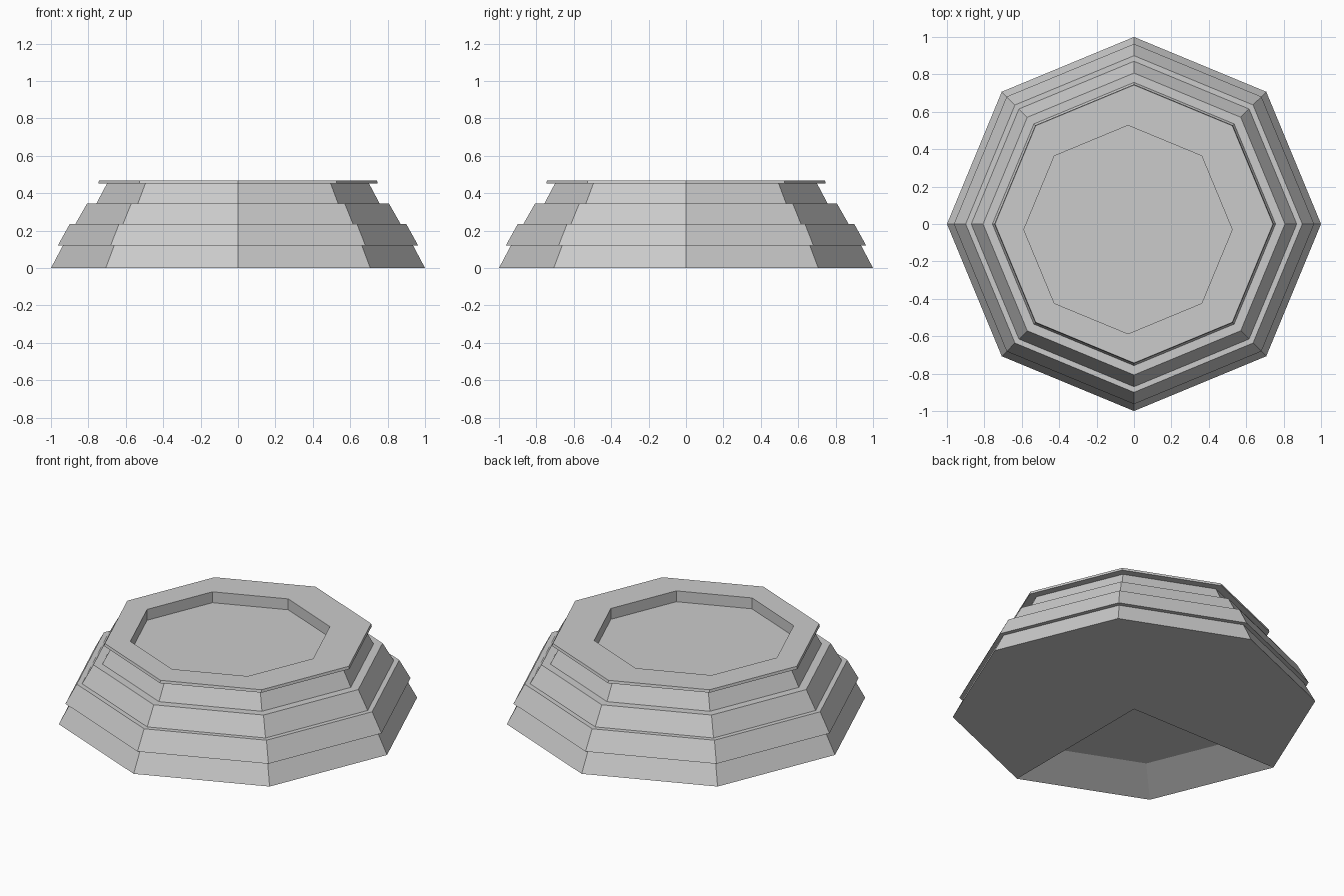
import bpy
import bmesh
from math import cos, sin, pi

old = bpy.data.objects.get("Cube")
if old:
    bpy.data.objects.remove(old, do_unlink=True)

SIDES = 8

stone = bpy.data.materials.new("light_grey")
stone.use_nodes = True
GREY = (0.6, 0.6, 0.6, 1.0)
stone.diffuse_color = GREY
stone.node_tree.nodes["Principled BSDF"].inputs["Base Color"].default_value = GREY


def add_ring(bm, radius, z, cx=0.0, cy=0.0):
    """Octagon of vertices with corners on the axes."""
    step = 2 * pi / SIDES
    return [bm.verts.new((cx + radius * cos(i * step), cy + radius * sin(i * step), z))
            for i in range(SIDES)]


def finish(bm, name):
    mesh = bpy.data.meshes.new(name)
    bm.to_mesh(mesh)
    bm.free()
    mesh.materials.append(stone)
    obj = bpy.data.objects.new(name, mesh)
    bpy.context.collection.objects.link(obj)
    return obj


def loft(name, profile, cap=False, inward=False):
    """Flat-sided shell through octagons listed as (radius, z, cx, cy)."""
    bm = bmesh.new()
    rings = [add_ring(bm, *p) for p in profile]
    for a, b in zip(rings, rings[1:]):
        for i in range(SIDES):
            j = (i + 1) % SIDES
            bm.faces.new((a[i], a[j], b[j], b[i]))
    if cap:
        bm.faces.new(rings[-1])
    if inward:
        bmesh.ops.reverse_faces(bm, faces=bm.faces[:])
    return finish(bm, name)


# Stacked tapering tiers, each with its lip or ledge
loft("base_tier", [(1.0, 0), (0.936, 0.121)])
loft("second_tier", [(0.936, 0.121), (0.963, 0.121), (0.90, 0.235), (0.87, 0.235)])
loft("third_tier", [(0.87, 0.235), (0.807, 0.345), (0.757, 0.345)])
loft("upper_tier", [(0.757, 0.345), (0.70, 0.453)])

# Thin top plate with a slightly off-centre sunken floor
off = (-0.032, -0.03)
loft("top_plate", [(0.70, 0.453), (0.747, 0.453), (0.743, 0.469),
                   (0.557, 0.469, *off), (0.557, 0.403, *off)], cap=True)

# Shallow hollow inside, seen through the opening in the underside
loft("inner_hollow", [(1.0, 0), (0.77, 0.098)], cap=True, inward=True)

# Underside fan, with two neighbouring wedges left open
bm = bmesh.new()
rim = add_ring(bm, 1.0, 0)
hub = bm.verts.new((0, 0, 0))
for i in range(SIDES):
    if i not in (4, 5):
        bm.faces.new((hub, rim[(i + 1) % SIDES], rim[i]))
finish(bm, "underside")
